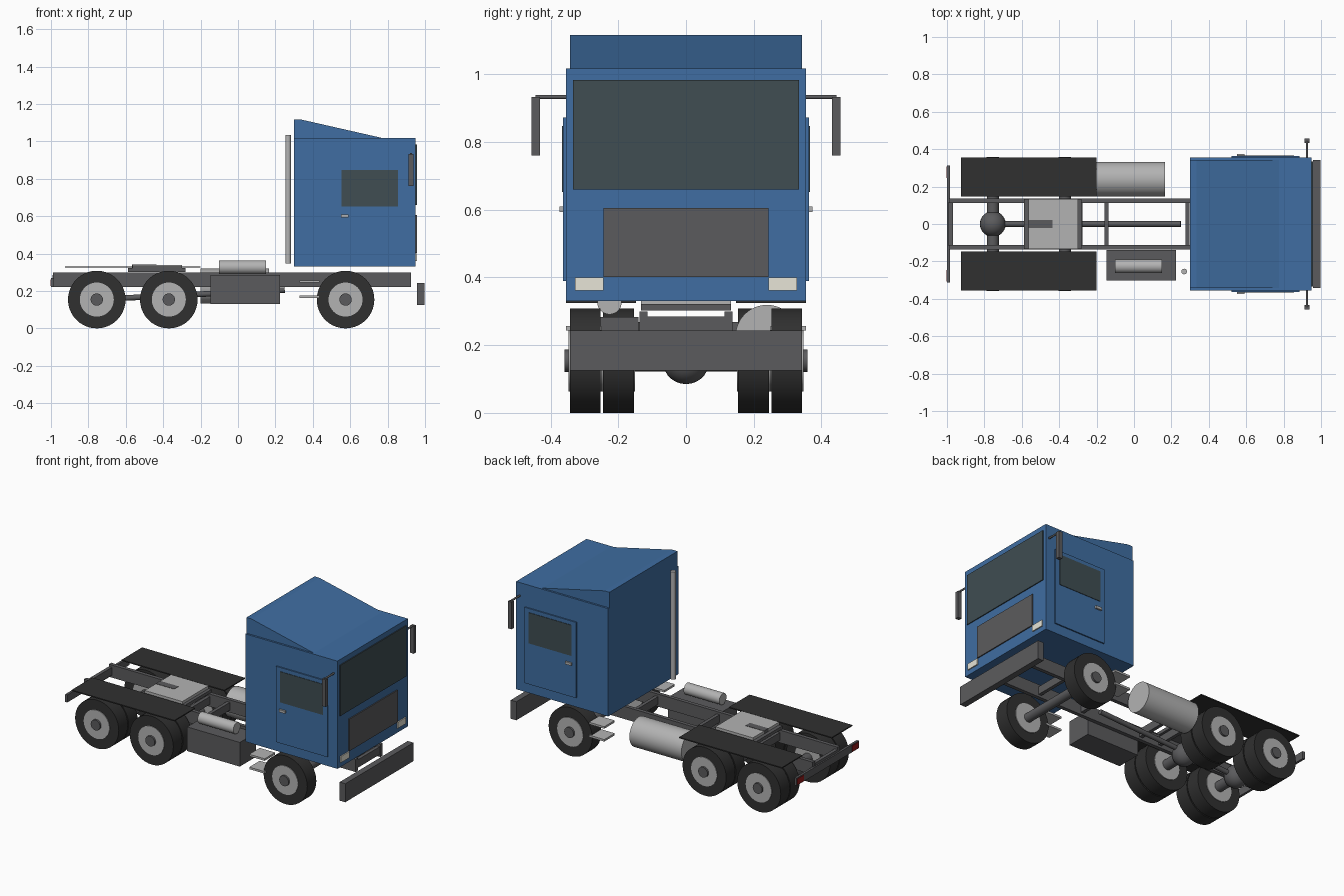
import bpy, math
from mathutils import Vector

if "Cube" in bpy.data.objects:
    bpy.data.objects.remove(bpy.data.objects["Cube"])


def material(name, r, g, b):
    m = bpy.data.materials.new(name)
    m.diffuse_color = (r, g, b, 1)
    m.use_nodes = True
    m.node_tree.nodes["Principled BSDF"].inputs["Base Color"].default_value = m.diffuse_color
    return m


BLUE = material("blue_paint", 0.05, 0.155, 0.36)
GLASS = material("dark_glass", 0.05, 0.075, 0.085)
BLACK = material("rubber", 0.03, 0.03, 0.03)
DARK = material("dark_grey", 0.105, 0.105, 0.11)
STEEL = material("steel", 0.45, 0.45, 0.45)
LAMP = material("lamp", 0.8, 0.78, 0.68)
RED = material("tail_red", 0.3, 0.01, 0.01)


def mesh(name, verts, faces, mat):
    me = bpy.data.meshes.new(name)
    me.from_pydata(verts, [], faces)
    me.materials.append(mat)
    ob = bpy.data.objects.new(name, me)
    bpy.context.collection.objects.link(ob)
    return ob


def prism(name, profile, y0, y1, mat):
    """Extrude an x-z profile (clockwise seen from +y reversed) along y."""
    n = len(profile)
    verts = [(x, y, z) for y in (y0, y1) for x, z in profile]
    faces = [tuple(range(n)), tuple(reversed(range(n, 2 * n)))]
    faces += [(i, i + n, (i + 1) % n + n, (i + 1) % n) for i in range(n)]
    return mesh(name, verts, faces, mat)


def box(name, x, y, z, mat):
    y0, y1 = sorted(y)
    return prism(name, [(x[0], z[0]), (x[1], z[0]), (x[1], z[1]), (x[0], z[1])], y0, y1, mat)


def rod(name, a, b, r, mat, seg=32):
    a, b = Vector(a), Vector(b)
    bpy.ops.mesh.primitive_cylinder_add(vertices=seg, radius=r, depth=(b - a).length, location=(a + b) / 2)
    ob = bpy.context.object
    ob.name = name
    ob.rotation_euler = (b - a).to_track_quat('Z', 'Y').to_euler()
    ob.data.materials.append(mat)
    bpy.ops.object.shade_smooth_by_angle(angle=math.radians(35))
    return ob


# Cab shell and roof fairing
box("cab", (0.30, 0.95), (-0.355, 0.355), (0.33, 1.017), BLUE)
prism("roof_fairing", [(0.30, 1.01), (0.80, 1.01), (0.775, 1.017), (0.335, 1.117), (0.30, 1.117)],
      -0.343, 0.343, BLUE)

# Cab front
box("windshield", (0.945, 0.956), (-0.334, 0.334), (0.66, 0.983), GLASS)
box("grille", (0.945, 0.957), (-0.243, 0.243), (0.402, 0.606), DARK)
box("front_bumper", (0.957, 0.997), (-0.343, 0.343), (0.125, 0.243), DARK)

# Frame rails' cross members
for i, x in enumerate((-0.98, -0.572, -0.287, -0.147, 0.286, 0.60, 0.91)):
    box(f"cross_member_{i}", (x - 0.011, x + 0.011), (-0.117, 0.117), (0.235, 0.285), DARK)
box("rear_bar", (-1.0, -0.985), (-0.313, 0.313), (0.22, 0.268), DARK)

# Fifth wheel coupling
box("coupling_base", (-0.588, -0.28), (-0.133, 0.133), (0.302, 0.322), DARK)
box("coupling_plate", (-0.565, -0.30), (-0.133, 0.133), (0.322, 0.34), STEEL)
box("coupling_slot", (-0.566, -0.435), (-0.022, 0.022), (0.32, 0.342), DARK)

# Mirrored parts
for side, s in (("left", 1), ("right", -1)):
    def sbox(name, x, y, z, mat):
        return box(f"{name}_{side}", x, (s * y[0], s * y[1]), z, mat)

    sbox("headlight", (0.945, 0.957), (0.243, 0.328), (0.361, 0.40), LAMP)
    sbox("door", (0.522, 0.885), (0.35, 0.363), (0.39, 0.873), BLUE)
    sbox("door_window", (0.553, 0.855), (0.36, 0.366), (0.652, 0.848), GLASS)
    sbox("door_handle", (0.55, 0.592), (0.36, 0.374), (0.593, 0.609), STEEL)
    sbox("mirror", (0.912, 0.938), (0.432, 0.456), (0.76, 0.933), DARK)
    rod(f"mirror_arm_{side}", (0.925, s * 0.35, 0.933), (0.925, s * 0.445, 0.933), 0.006, DARK, 12)
    sbox("frame_rail", (-0.99, 0.925), (0.113, 0.137), (0.22, 0.30), DARK)
    sbox("fender", (-0.925, -0.20), (0.148, 0.355), (0.325, 0.332), BLACK)
    sbox("tail_light", (-1.003, -0.998), (0.245, 0.308), (0.226, 0.262), RED)
    for i, z in enumerate((0.162, 0.244)):
        sbox(f"cab_step_{i}", (0.328, 0.437), (0.25, 0.355), (z, z + 0.013), STEEL)

    # Wheels: single in front, dual at the rear axles
    for axle, x in (("front", 0.575), ("middle", -0.37), ("rear", -0.755)):
        def disc(name, y0, y1, r, mat, seg=40):
            rod(f"{axle}_{name}_{side}", (x, s * y0, 0.154), (x, s * y1, 0.154), r, mat, seg)

        disc("tire", 0.252, 0.343, 0.154, BLACK)
        disc("rim", 0.248, 0.347, 0.091, STEEL)
        disc("hub", 0.33, 0.359, 0.033, DARK, 24)
        if axle != "front":
            disc("inner_tire", 0.154, 0.245, 0.154, BLACK)
            disc("inner_rim", 0.15, 0.249, 0.091, STEEL)

# Axles, differentials and drive shaft
for axle, x, r in (("front", 0.575, 0.028), ("middle", -0.37, 0.032), ("rear", -0.755, 0.032)):
    rod(f"{axle}_axle", (x, -0.26, 0.154), (x, 0.26, 0.154), r, DARK, 24)
    if axle != "front":
        bpy.ops.mesh.primitive_uv_sphere_add(segments=24, ring_count=14, radius=0.069, location=(x, 0, 0.154))
        ob = bpy.context.object
        ob.name = f"{axle}_differential"
        ob.data.materials.append(DARK)
        bpy.ops.object.shade_smooth_by_angle(angle=math.radians(35))
rod("drive_shaft", (-0.755, 0, 0.155), (0.25, 0, 0.205), 0.015, DARK, 20)

# Side equipment
rod("fuel_tank", (-0.20, 0.239, 0.226), (0.167, 0.239, 0.226), 0.093, STEEL, 48)
box("battery_box", (-0.147, 0.224), (-0.302, -0.14), (0.13, 0.284), DARK)
rod("air_tank", (-0.102, -0.226, 0.327), (0.15, -0.226, 0.327), 0.036, STEEL)
rod("exhaust_stack", (0.268, -0.254, 0.347), (0.268, -0.254, 1.033), 0.015, STEEL, 24)
